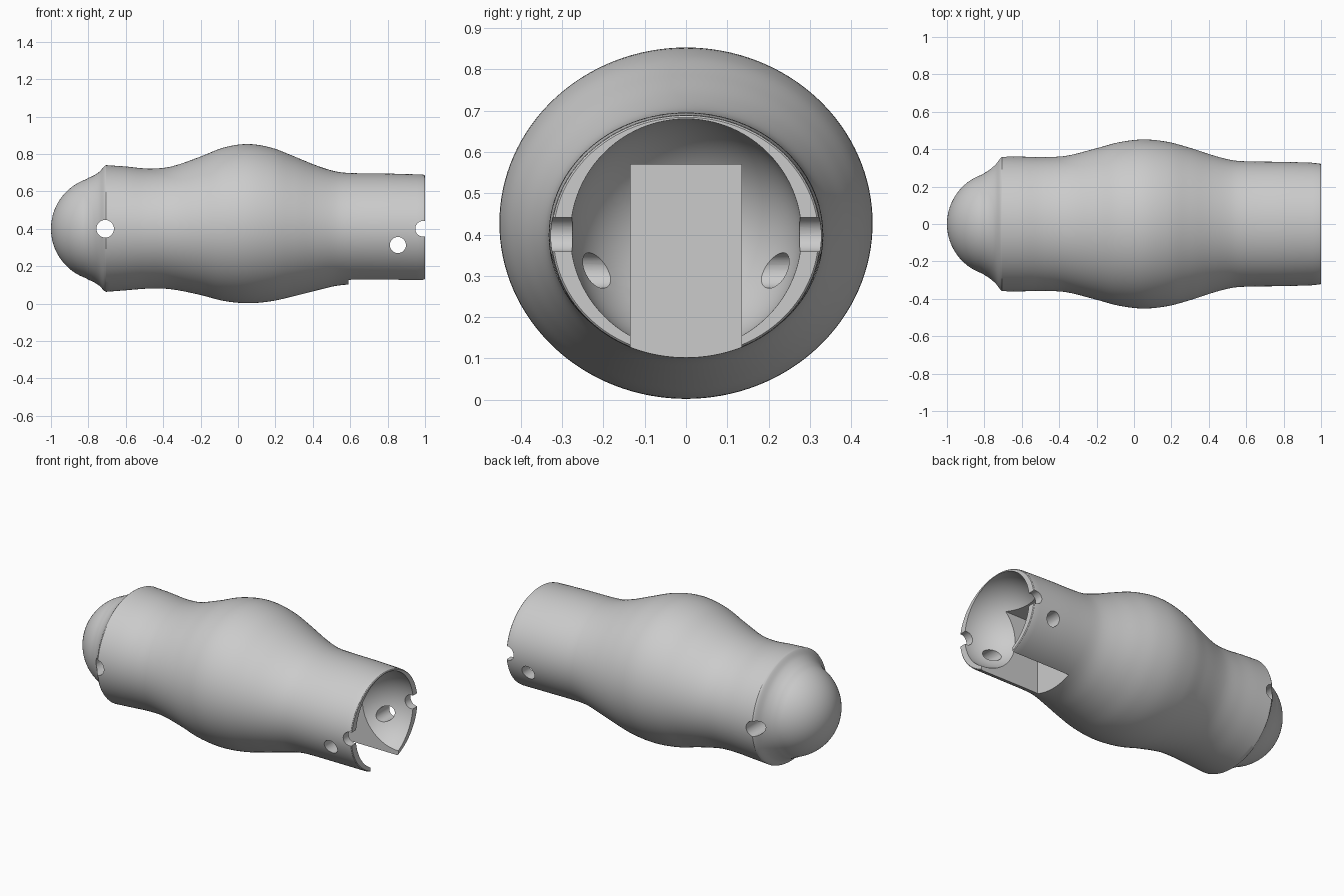
import bpy, bmesh, math
from mathutils import Matrix, Vector

if "Cube" in bpy.data.objects:
    bpy.data.objects.remove(bpy.data.objects["Cube"], do_unlink=True)

SIDES = 128
BALL_R, AXIS_Z = 0.28, 0.4

mat = bpy.data.materials.new("plain grey")
mat.use_nodes = True
grey = (0.6, 0.6, 0.6, 1)
mat.diffuse_color = grey
mat.node_tree.nodes["Principled BSDF"].inputs["Base Color"].default_value = grey


def new_object(name, bm):
    bmesh.ops.recalc_face_normals(bm, faces=bm.faces)
    mesh = bpy.data.meshes.new(name)
    bm.to_mesh(mesh)
    bm.free()
    mesh.materials.append(mat)
    obj = bpy.data.objects.new(name, mesh)
    bpy.context.collection.objects.link(obj)
    return obj


def smooth_path(points, steps):
    """Cubic interpolation through stations, with slopes from the neighbours."""
    def slope(i):
        a, b = points[max(i - 1, 0)], points[min(i + 1, len(points) - 1)]
        return (b - a) / (b[0] - a[0])
    out = []
    for i in range(len(points) - 1):
        p, q = points[i], points[i + 1]
        h = q[0] - p[0]
        for k in range(steps):
            t = k / steps
            out.append(p * (2*t**3 - 3*t**2 + 1) + slope(i) * h * (t**3 - 2*t**2 + t)
                       + q * (3*t**2 - 2*t**3) + slope(i + 1) * h * (t**3 - t**2))
    return out + [points[-1]]


# Cross-sections: x, top z, bottom z, half width
flare = [(-0.8, 0.672, 0.128, 0.272), (-0.77, 0.686, 0.114, 0.292),
         (-0.74, 0.706, 0.094, 0.32), (-0.715, 0.734, 0.068, 0.354), (-0.705, 0.74, 0.063, 0.362)]
barrel = [(-0.705, 0.74, 0.063, 0.362), (-0.6, 0.733, 0.071, 0.36), (-0.48, 0.722, 0.08, 0.358),
          (-0.36, 0.732, 0.077, 0.365), (-0.2, 0.786, 0.046, 0.405), (-0.08, 0.833, 0.015, 0.437),
          (0.05, 0.853, 0.002, 0.452), (0.18, 0.833, 0.013, 0.439), (0.3, 0.787, 0.04, 0.407),
          (0.42, 0.738, 0.07, 0.368), (0.52, 0.707, 0.094, 0.342), (0.6, 0.698, 0.102, 0.335),
          (0.8, 0.695, 0.102, 0.332), (0.985, 0.69, 0.1, 0.327)]
dome = []
for k in range(1, 24):
    a = math.radians(73.4) * k / 24
    r = BALL_R * math.sin(a)
    dome.append(Vector((-0.72 - BALL_R * math.cos(a), AXIS_Z + r, AXIS_Z - r, r)))
sections = dome + smooth_path([Vector(s) for s in flare], 4)[:-1]
sections += smooth_path([Vector(s) for s in barrel], 6)
sections += [Vector((0.996, 0.688, 0.102, 0.325)), Vector((1.0, 0.684, 0.106, 0.321))]

# Lofted body with a domed nose
bm = bmesh.new()
rings = []
for x, top, bottom, width in sections:
    mid, half = (top + bottom) / 2, (top - bottom) / 2
    rings.append([bm.verts.new((x, width * math.cos(a), mid + half * math.sin(a)))
                  for a in (math.tau * i / SIDES for i in range(SIDES))])
for r0, r1 in zip(rings, rings[1:]):
    for i in range(SIDES):
        j = (i + 1) % SIDES
        bm.faces.new((r0[i], r0[j], r1[j], r1[i]))
nose = bm.verts.new((-1, 0, AXIS_Z))
for i in range(SIDES):
    bm.faces.new((nose, rings[0][(i + 1) % SIDES], rings[0][i]))
bm.faces.new(rings[-1])
body = new_object("body_segment", bm)

cutters = []

# Ball socket in the open end
bm = bmesh.new()
bmesh.ops.create_uvsphere(bm, u_segments=96, v_segments=48, radius=BALL_R,
                          matrix=Matrix.Translation((1.0, 0, AXIS_Z)))
cutters.append(new_object("socket_cutter", bm))

# Slot open to the end and underside
bm = bmesh.new()
bmesh.ops.create_cube(bm, size=1, matrix=Matrix.Translation((0.89, 0, 0.235))
                      @ Matrix.Diagonal((0.6, 0.27, 0.67, 1)))
cutters.append(new_object("slot_cutter", bm))

# Cross holes: nose pivot, rim pivot, lower pin
for name, x, z, r in (("nose_hole", -0.71, 0.4, 0.047), ("rim_hole", 0.99, 0.4, 0.042),
                      ("pin_hole", 0.855, 0.313, 0.043)):
    bm = bmesh.new()
    bmesh.ops.create_cone(bm, cap_ends=True, segments=40, radius1=r, radius2=r, depth=1.2,
                          matrix=Matrix.Translation((x, 0, z)) @ Matrix.Rotation(math.pi / 2, 4, "X"))
    cutters.append(new_object(name + "_cutter", bm))

for cutter in cutters:
    cutter.hide_render = True
    mod = body.modifiers.new(cutter.name, "BOOLEAN")
    mod.operation, mod.solver, mod.object = "DIFFERENCE", "EXACT", cutter

# Bake the cuts and drop the cutters
bpy.context.view_layer.update()
evaluated = body.evaluated_get(bpy.context.evaluated_depsgraph_get())
baked = bpy.data.meshes.new_from_object(evaluated)
body.modifiers.clear()
body.data = baked
for cutter in cutters:
    bpy.data.objects.remove(cutter, do_unlink=True)

bpy.ops.object.select_all(action="DESELECT")
body.select_set(True)
bpy.context.view_layer.objects.active = body
bpy.ops.object.shade_smooth_by_angle(angle=math.radians(30))
